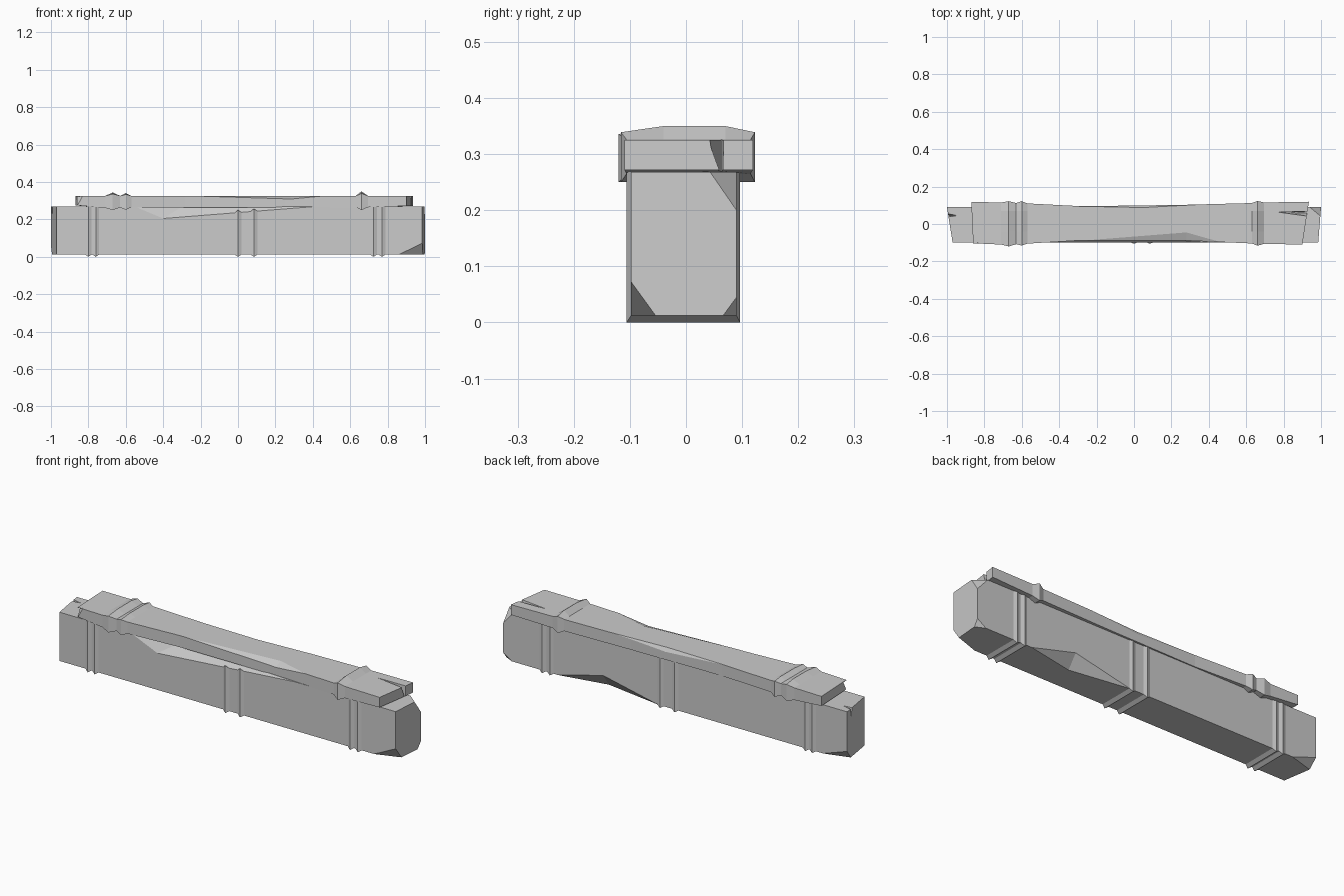
import bpy, bmesh


def make_object(name, bm):
    bmesh.ops.recalc_face_normals(bm, faces=bm.faces)
    mesh = bpy.data.meshes.new(name)
    bm.to_mesh(mesh)
    bm.free()
    obj = bpy.data.objects.new(name, mesh)
    bpy.context.collection.objects.link(obj)
    return obj


def loft(name, sections):
    """Skin sections (x, skew, front, back, bottom, top, crown) along x; skew shifts the front edge."""
    bm = bmesh.new()
    rings = []
    for x, skew, f, b, lo, hi, crown in sections:
        pts = [(f, lo), (b, lo), (b, hi), (0.07, hi + crown), (-0.04, hi + crown), (f, hi)]
        rings.append([bm.verts.new((x + skew * (b - y) / (b - f), y, z)) for y, z in pts])
    for r, s in zip(rings, rings[1:]):
        for i in range(6):
            j = (i + 1) % 6
            bm.faces.new((r[i], r[j], s[j], s[i]))
    bm.faces.new(rings[0])
    bm.faces.new(rings[-1][::-1])
    return make_object(name, bm)


def carve(obj, points):
    """Remove the convex hull of the points (last point lies outside the body)."""
    bm = bmesh.new()
    for p in points:
        bm.verts.new(p)
    bmesh.ops.convex_hull(bm, input=bm.verts)
    cutter = make_object("chip_cutter", bm)
    cutter.hide_render = True
    mod = obj.modifiers.new("chip", 'BOOLEAN')
    mod.operation = 'DIFFERENCE'
    mod.solver = 'EXACT'
    mod.object = cutter
    bpy.context.view_layer.objects.active = obj
    bpy.ops.object.modifier_apply(modifier=mod.name)
    bpy.data.objects.remove(cutter, do_unlink=True)


# Lower beam with pairs of raised bands on its sides and underside
F, B, LO, HI = -0.098, 0.09, 0.012, 0.268
sections = [(-1, 0.03, F, B, LO, HI, 0)]
for left, right in ((-0.80, -0.76), (0.0, 0.085), (0.725, 0.77)):
    for c in (left, right):
        sections += [(c - 0.018, 0, F, B, LO, HI, 0),
                     (c, 0, F - 0.008, B + 0.006, 0, HI, 0),
                     (c + 0.018, 0, F, B, LO, HI, 0)]
sections.append((1, -0.015, F, B, LO, HI, 0))
beam = loft("lower_beam", sections)

# Hewn chips: long front top edge, long back bottom edge
carve(beam, [(-0.55, F, HI), (-0.4, F, 0.205), (0.4, F, HI), (-0.3, -0.05, HI), (-0.2, -0.16, 0.33)])
carve(beam, [(0.68, B, LO), (0.42, B, 0.08), (0.1, B, LO), (0.42, 0.04, LO), (0.4, 0.14, -0.05)])
# Broken beam corners
carve(beam, [(0.86, F, LO), (1, F, 0.08), (1, -0.05, LO), (1.06, -0.15, -0.04)])
carve(beam, [(0.94, B, HI), (1, B, 0.2), (1, 0.04, HI), (1.05, 0.13, 0.31)])
carve(beam, [(0.95, B, LO), (1, B, 0.045), (1, 0.065, LO), (1.05, 0.13, -0.03)])
carve(beam, [(-0.86, B, LO), (-1, B, 0.06), (-1, 0.05, LO), (-1.06, 0.13, -0.04)])
# Crack in the left end of the beam
carve(beam, [(-0.92, 0.045, 0.29), (-1.02, 0.065, 0.29), (-1.02, 0.03, 0.29), (-1.02, 0.045, 0.2)])

# Upper plank, pinched in the middle, with raised bands near its ends
plank = loft("upper_plank", [
    (-0.87, 0.01, -0.103, 0.118, 0.275, 0.325, 0),
    (-0.71, 0, -0.11, 0.115, 0.262, 0.326, 0),
    (-0.67, 0, -0.12, 0.122, 0.25, 0.336, 0.008),
    (-0.63, 0, -0.108, 0.112, 0.264, 0.326, 0),
    (-0.60, 0, -0.115, 0.122, 0.252, 0.334, 0.006),
    (-0.57, 0, -0.105, 0.11, 0.265, 0.326, 0),
    (-0.28, 0, -0.087, 0.095, 0.265, 0.326, 0),
    (0.25, 0, -0.087, 0.102, 0.265, 0.326, 0),
    (0.63, 0, -0.104, 0.112, 0.265, 0.326, 0),
    (0.66, 0, -0.116, 0.123, 0.25, 0.339, 0.011),
    (0.695, 0, -0.106, 0.115, 0.265, 0.326, 0),
    (0.935, -0.035, -0.11, 0.119, 0.272, 0.325, 0)])

# Chips along the plank's top edges and corners
carve(plank, [(-0.25, -0.087, 0.326), (0.28, -0.09, 0.308), (0.46, -0.096, 0.326),
              (0.28, -0.045, 0.326), (0.2, -0.13, 0.35)])
carve(plank, [(-0.3, 0.095, 0.326), (0.05, 0.1, 0.305), (0.35, 0.104, 0.326),
              (0.05, 0.088, 0.326), (0.05, 0.13, 0.35)])
carve(plank, [(-0.83, -0.104, 0.326), (-0.86, -0.104, 0.27), (-0.87, -0.07, 0.32), (-0.91, -0.14, 0.32)])
# Split in the right end of the plank
carve(plank, [(0.75, 0.064, 0.34), (0.96, 0.068, 0.34), (0.96, 0.035, 0.34),
              (0.85, 0.064, 0.255), (0.96, 0.066, 0.255)])
